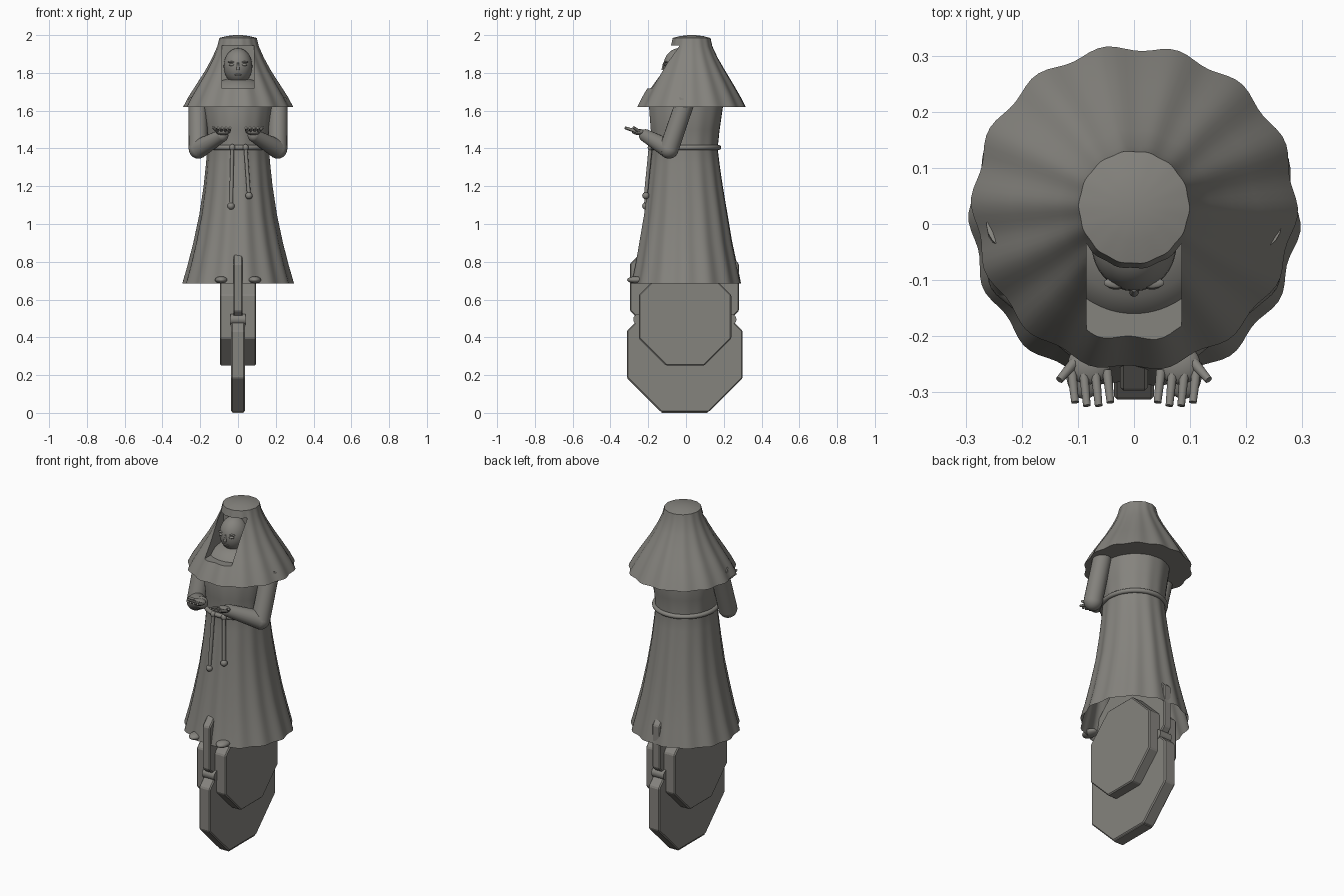
import bpy, bmesh, math
from mathutils import Vector

if "Cube" in bpy.data.objects:
    bpy.data.objects.remove(bpy.data.objects["Cube"])

STONE = (0.235, 0.228, 0.208, 1)
stone = bpy.data.materials.new("warm_grey_stone")
stone.use_nodes = True
stone.diffuse_color = STONE
stone.node_tree.nodes["Principled BSDF"].inputs["Base Color"].default_value = STONE


def finish(name, bm, smooth=35):
    bmesh.ops.recalc_face_normals(bm, faces=bm.faces)
    mesh = bpy.data.meshes.new(name)
    bm.to_mesh(mesh)
    bm.free()
    mesh.materials.append(stone)
    ob = bpy.data.objects.new(name, mesh)
    bpy.context.collection.objects.link(ob)
    smooth_edges(ob, smooth)
    return ob


def smooth_edges(ob, angle):
    bpy.ops.object.select_all(action="DESELECT")
    ob.select_set(True)
    bpy.context.view_layer.objects.active = ob
    if angle:
        bpy.ops.object.shade_smooth_by_angle(angle=math.radians(angle))


def pleated(name, rings, folds, phase, caps, seg=112):
    """Loft of rippled rings: (z, half width, half depth, centre y, ripple)."""
    bm = bmesh.new()
    loops = []
    for z, rx, ry, cy, amp in rings:
        loop = []
        for i in range(seg):
            a = math.tau * i / seg
            k = 1 + amp * (math.cos(folds * a + phase) + 0.35 * math.sin(3 * a + phase))
            loop.append(bm.verts.new((rx * k * math.cos(a), cy + ry * k * math.sin(a), z)))
        loops.append(loop)
    for lo, hi in zip(loops, loops[1:]):
        for i in range(seg):
            j = (i + 1) % seg
            bm.faces.new((lo[i], lo[j], hi[j], hi[i]))
    if "bottom" in caps:
        bm.faces.new(loops[0][::-1])
    if "top" in caps:
        bm.faces.new(loops[-1])
    return finish(name, bm, 40)


def ball(name, centre, radii, seg=24):
    bm = bmesh.new()
    bmesh.ops.create_uvsphere(bm, u_segments=seg, v_segments=seg // 2, radius=1)
    bmesh.ops.scale(bm, vec=radii, verts=bm.verts)
    bmesh.ops.translate(bm, vec=centre, verts=bm.verts)
    return finish(name, bm, 60)


def limb(name, start, end, r1, r2, seg=20):
    """Tapered round bar between two points."""
    a, b = Vector(start), Vector(end)
    bm = bmesh.new()
    bmesh.ops.create_cone(bm, cap_ends=True, segments=seg, radius1=r1, radius2=r2,
                          depth=(b - a).length)
    bm.transform((b - a).to_track_quat("Z", "Y").to_matrix().to_4x4())
    bmesh.ops.translate(bm, vec=(a + b) / 2, verts=bm.verts)
    return finish(name, bm, 50)


def slab(name, half_x, y0, y1, z0, z1, cut_y, cut_z, bevel=0.006):
    """Upright plate with clipped corners, facing sideways."""
    outline = [(y0 + cut_y, z0), (y1 - cut_y, z0), (y1, z0 + cut_z), (y1, z1 - cut_z),
               (y1 - cut_y, z1), (y0 + cut_y, z1), (y0, z1 - cut_z), (y0, z0 + cut_z)]
    bm = bmesh.new()
    face = bm.faces.new([bm.verts.new((-half_x, y, z)) for y, z in outline])
    out = bmesh.ops.extrude_face_region(bm, geom=[face])
    moved = [v for v in out["geom"] if isinstance(v, bmesh.types.BMVert)]
    bmesh.ops.translate(bm, vec=(2 * half_x, 0, 0), verts=moved)
    bmesh.ops.bevel(bm, geom=bm.edges[:], offset=bevel, segments=1, affect="EDGES")
    return finish(name, bm, 0)


def box(name, lo, hi):
    bm = bmesh.new()
    bmesh.ops.create_cube(bm, size=1)
    lo, hi = Vector(lo), Vector(hi)
    bmesh.ops.scale(bm, vec=hi - lo, verts=bm.verts)
    bmesh.ops.translate(bm, vec=(lo + hi) / 2, verts=bm.verts)
    return finish(name, bm, 0)


# Robe: open at the hem, closing over the shoulders
pleated("robe", [
    (0.685, 0.29, 0.288, 0.003, 0.022), (0.78, 0.263, 0.268, 0.003, 0.022),
    (0.90, 0.233, 0.245, 0.0, 0.021), (1.05, 0.202, 0.22, 0.0, 0.019),
    (1.20, 0.18, 0.198, -0.003, 0.016), (1.32, 0.168, 0.182, -0.004, 0.012),
    (1.40, 0.162, 0.173, -0.005, 0.008), (1.50, 0.17, 0.183, -0.004, 0.006),
    (1.62, 0.185, 0.196, 0.0, 0.004), (1.70, 0.17, 0.175, 0.0, 0.0),
    (1.75, 0.12, 0.13, 0.0, 0.0), (1.77, 0.05, 0.06, 0.0, 0.0)], 14, 0.5, ("top",))

# Hooded cape with a square face opening
hood = pleated("hood_cape", [
    (1.62, 0.286, 0.286, 0.03, 0.02), (1.67, 0.26, 0.26, 0.03, 0.022),
    (1.74, 0.216, 0.22, 0.03, 0.022), (1.81, 0.172, 0.178, 0.03, 0.02),
    (1.88, 0.135, 0.138, 0.03, 0.016), (1.94, 0.109, 0.11, 0.03, 0.012),
    (1.985, 0.098, 0.1, 0.03, 0.01), (1.995, 0.06, 0.06, 0.03, 0.0),
    (2.0, 0.02, 0.02, 0.03, 0.0)], 14, 0.5, ("bottom", "top"))
cutter = box("opening_cutter", (-0.085, -0.4, 1.717), (0.085, -0.015, 1.945))
cutter.hide_render = True
cut = hood.modifiers.new("face_opening", "BOOLEAN")
cut.operation = "DIFFERENCE"
cut.solver = "EXACT"
cut.object = cutter
bpy.context.view_layer.objects.active = hood
bpy.ops.object.modifier_apply(modifier=cut.name)
bpy.data.objects.remove(cutter)
smooth_edges(hood, 40)

# Face
ball("head", (0, -0.035, 1.835), (0.076, 0.085, 0.096), 32)
limb("nose", (0, -0.117, 1.855), (0, -0.121, 1.815), 0.004, 0.009, 10)
for side in (-1, 1):
    ball("eye", (side * 0.032, -0.108, 1.843), (0.017, 0.009, 0.007), 16)
    ball("brow", (side * 0.032, -0.105, 1.857), (0.022, 0.01, 0.005), 16)
ball("mouth", (0, -0.107, 1.79), (0.018, 0.008, 0.005), 16)

# Rope belt with two hanging knotted ends
bm = bmesh.new()
major, minor = 64, 12
grid = []
for i in range(major):
    a = math.tau * i / major
    row = []
    for j in range(minor):
        b = math.tau * j / minor
        r = 0.013 * math.cos(b)
        row.append(bm.verts.new(((0.168 + r) * math.cos(a), (0.178 + r) * math.sin(a) - 0.005,
                                 1.405 + 0.013 * math.sin(b))))
    grid.append(row)
for i in range(major):
    for j in range(minor):
        n, m = (i + 1) % major, (j + 1) % minor
        bm.faces.new((grid[i][j], grid[n][j], grid[n][m], grid[i][m]))
finish("rope_belt", bm, 60)
for x0, x1, z in ((-0.03, -0.037, 1.095), (0.04, 0.058, 1.15)):
    limb("belt_cord", (x0, -0.188, 1.405), (x1, -0.213, z), 0.01, 0.01, 12)
    ball("cord_knot", (x1, -0.213, z), (0.019, 0.019, 0.019), 16)
    ball("cord_loop", (x0, -0.188, 1.405), (0.016, 0.015, 0.018), 16)

# Arms, hands held palm up, and toes under the hem
for side in (-1, 1):
    shoulder, elbow = (side * 0.213, 0.0, 1.66), (side * 0.21, -0.09, 1.397)
    wrist = (side * 0.085, -0.215, 1.468)
    limb("upper_arm", shoulder, elbow, 0.05, 0.051)
    ball("elbow", elbow, (0.051, 0.051, 0.051))
    limb("forearm", elbow, wrist, 0.051, 0.034)
    ball("cuff", wrist, (0.034, 0.034, 0.034))
    ball("palm", (side * 0.08, -0.25, 1.487), (0.038, 0.036, 0.016))
    for i in range(4):
        x = 0.045 + 0.021 * i
        tip_y = -0.318 - 0.006 * (i in (1, 2))
        limb("finger", (side * (x + 0.003), -0.262, 1.49), (side * (x - 0.003), tip_y, 1.509),
             0.009, 0.007, 10)
    limb("thumb", (side * 0.105, -0.245, 1.488), (side * 0.133, -0.278, 1.512), 0.01, 0.007, 10)
    ball("foot", (side * 0.088, -0.262, 0.704), (0.034, 0.05, 0.019))

# Clipped-corner plinth slabs below the robe
slab("wide_block", 0.095, -0.25, 0.24, 0.25, 0.77, 0.145, 0.145)
slab("lower_blade", 0.036, -0.313, 0.30, 0.005, 0.615, 0.18, 0.18)
slab("upper_blade", 0.025, -0.297, 0.28, 0.40, 0.93, 0.14, 0.14)
for y in (-0.25, 0.238):
    limb("blade_joint", (-0.039, y, 0.495), (0.039, y, 0.495), 0.029, 0.029, 16)
box("base_foot", (-0.03, -0.13, 0.0), (0.03, 0.115, 0.02))
